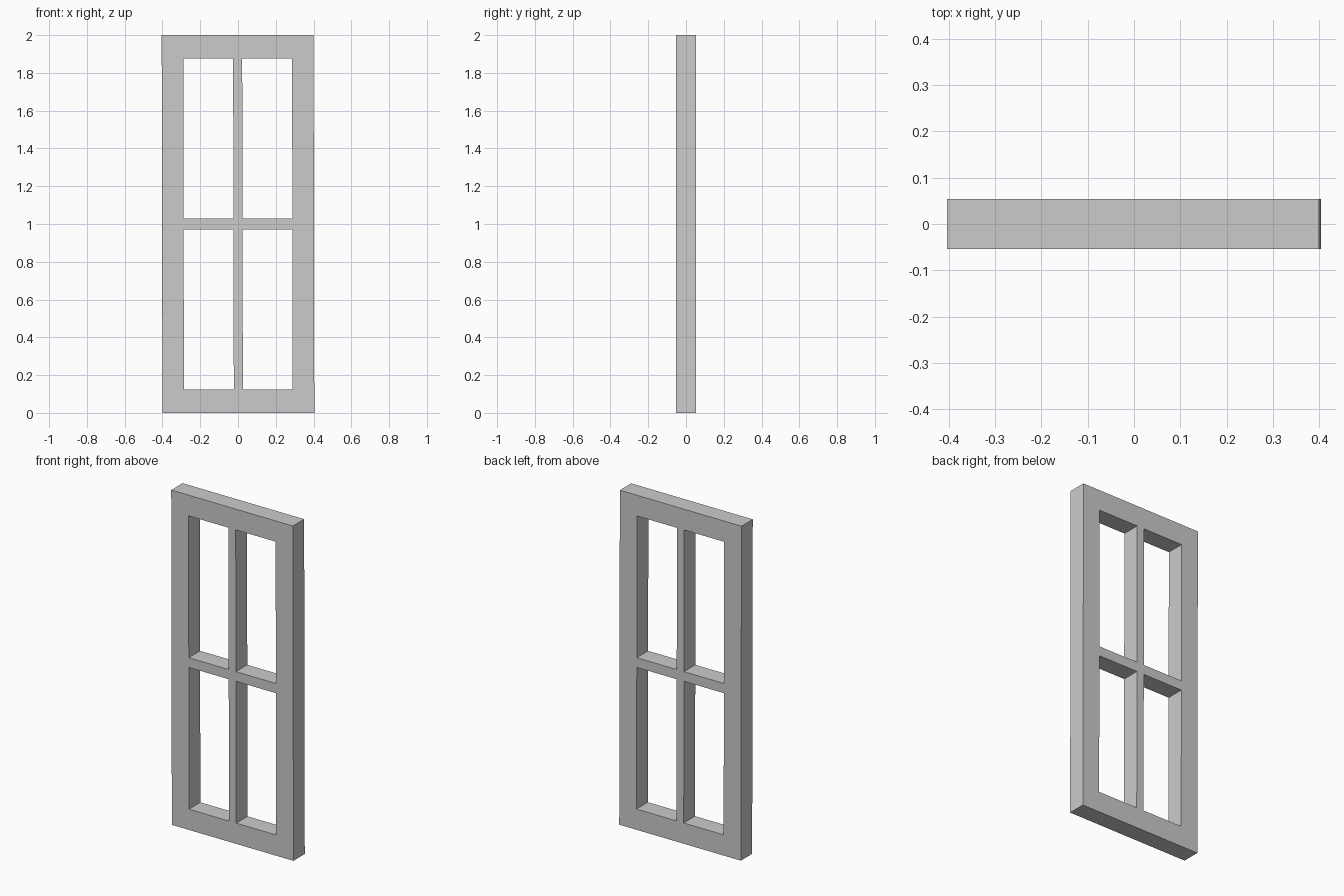
import bpy, bmesh

if "Cube" in bpy.data.objects:
    bpy.data.objects.remove(bpy.data.objects["Cube"])

DEPTH = 0.107
LEAN = -0.002                                    # slight sideways lean of the frame
XS = [-0.402, -0.288, -0.024, 0.024, 0.288, 0.402]   # stile, pane, muntin, pane, stile
ZS = [0, 0.124, 0.971, 1.029, 1.876, 2]              # rail, pane, muntin, pane, rail

# Flat lattice: every cell except the four pane openings
bm = bmesh.new()
grid = [[bm.verts.new((x + LEAN * (z - 1), 0, z)) for z in ZS] for x in XS]
for i in range(len(XS) - 1):
    for k in range(len(ZS) - 1):
        if i % 2 and k % 2:
            continue
        bm.faces.new((grid[i][k], grid[i + 1][k], grid[i + 1][k + 1], grid[i][k + 1]))

mesh = bpy.data.meshes.new("window_frame")
bm.to_mesh(mesh)
bm.free()
frame = bpy.data.objects.new("window_frame", mesh)
bpy.context.collection.objects.link(frame)

# Thickness, centred on the lattice, gives the straight reveals
solid = frame.modifiers.new("thickness", 'SOLIDIFY')
solid.thickness = DEPTH
solid.offset = 0
